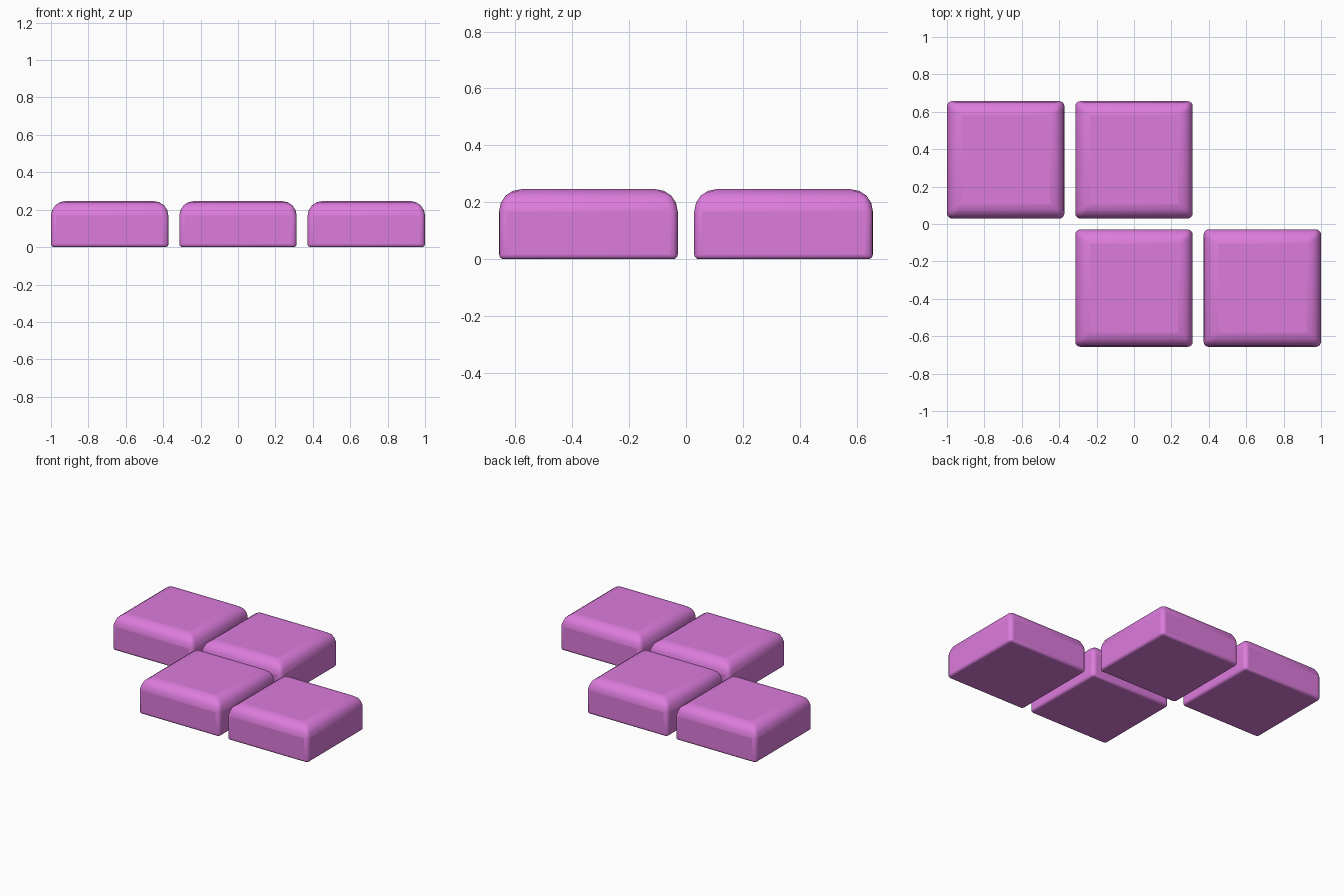
import bpy, bmesh
from math import radians

if "Cube" in bpy.data.objects:
    bpy.data.objects.remove(bpy.data.objects["Cube"])

SIZE, HEIGHT, PITCH = 0.628, 0.246, 0.686

mat = bpy.data.materials.new("orchid")
mat.diffuse_color = (0.72, 0.2, 0.72, 1)
mat.use_nodes = True
mat.node_tree.nodes["Principled BSDF"].inputs["Base Color"].default_value = mat.diffuse_color


def make_block(name, x, y):
    bm = bmesh.new()
    bmesh.ops.create_cube(bm, size=1)
    for v in bm.verts:
        v.co = (v.co.x * SIZE, v.co.y * SIZE, (v.co.z + 0.5) * HEIGHT)
    # broad rounding on top, small on the sides, tiny underneath
    weight = bm.edges.layers.float.new("bevel_weight_edge")
    for e in bm.edges:
        z = sum(v.co.z for v in e.verts) / 2
        if z > HEIGHT * 0.9:
            e[weight] = 1.0
        elif z < HEIGHT * 0.1:
            e[weight] = 0.22
        else:
            e[weight] = 0.36
    mesh = bpy.data.meshes.new(name)
    bm.to_mesh(mesh)
    bm.free()
    mesh.materials.append(mat)
    ob = bpy.data.objects.new(name, mesh)
    ob.location = (x, y, 0)
    bpy.context.collection.objects.link(ob)
    bev = ob.modifiers.new("rounding", 'BEVEL')
    bev.limit_method = 'WEIGHT'
    bev.width = 0.078
    bev.segments = 4
    # smooth shading
    bpy.ops.object.select_all(action='DESELECT')
    ob.select_set(True)
    bpy.context.view_layer.objects.active = ob
    bpy.ops.object.shade_smooth_by_angle(angle=radians(30))


# two back blocks, two front blocks shifted one step right
for i, (col, row) in enumerate([(-1, 0.5), (0, 0.5), (0, -0.5), (1, -0.5)]):
    make_block(f"block_{i + 1}", col * PITCH, row * PITCH)
